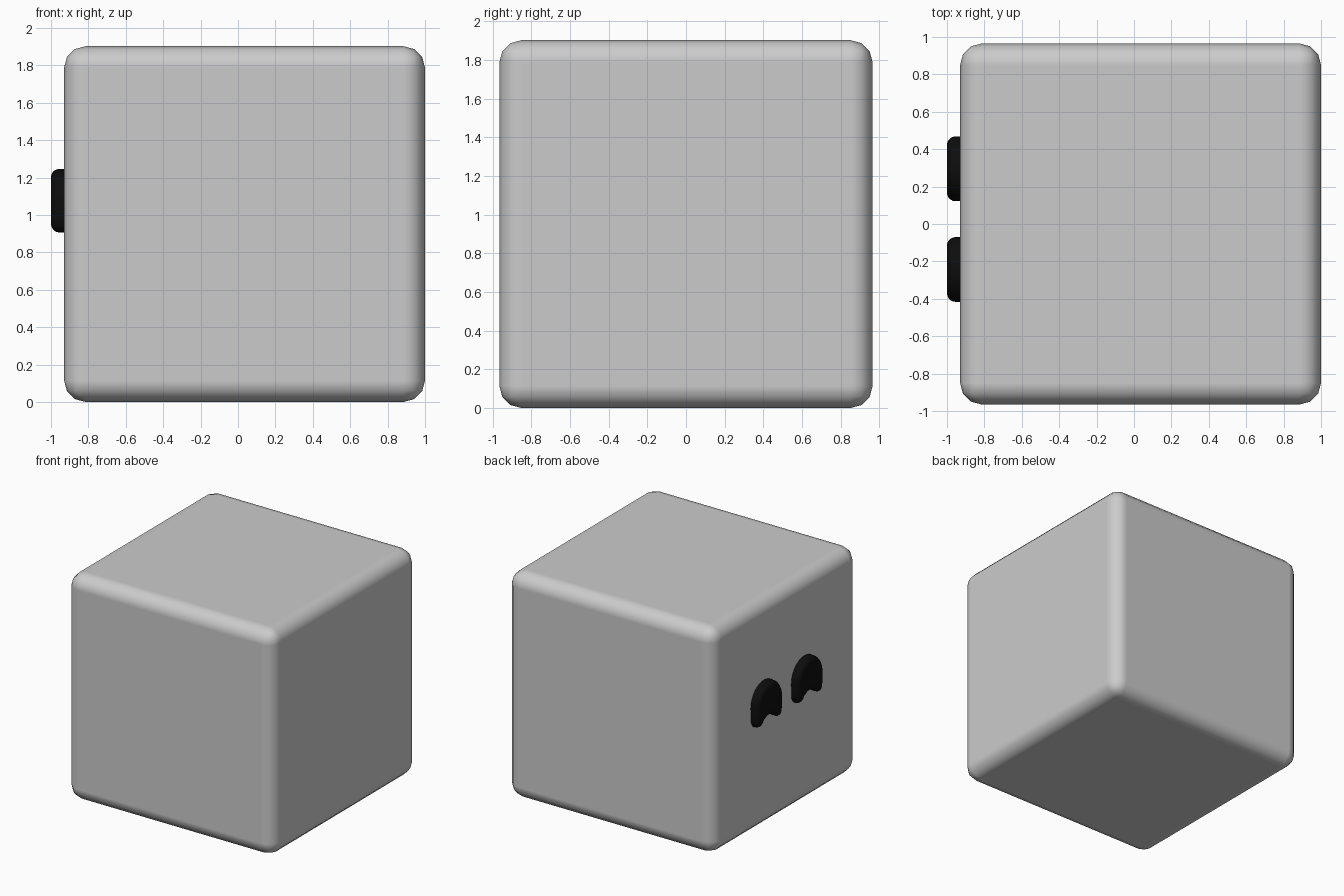
import bpy
from math import radians, cos, sin, pi

if "Cube" in bpy.data.objects:
    bpy.data.objects.remove(bpy.data.objects["Cube"])

# Body: rounded block
bpy.ops.mesh.primitive_cube_add(size=1, location=(0.035, 0, 0.951))
body = bpy.context.object
body.name = "body"
body.scale = (1.93, 1.93, 1.902)
bpy.ops.object.transform_apply(location=False, rotation=False, scale=True)
bpy.ops.object.shade_smooth()
bevel = body.modifiers.new("rounded_edges", 'BEVEL')
bevel.width = 0.115
bevel.segments = 3
bevel.harden_normals = True

black = bpy.data.materials.new("black")
black.diffuse_color = (0.004, 0.004, 0.004, 1)
black.use_nodes = True
black.node_tree.nodes["Principled BSDF"].inputs["Base Color"].default_value = black.diffuse_color


def eye_outline(r=0.173, steps=20):
    """Dome on top, short sides, two rounded feet with a shallow notch between."""
    pts = [(r * cos(pi * i / steps), r * sin(pi * i / steps)) for i in range(steps + 1)]
    left = [(-0.172, -0.09), (-0.165, -0.135), (-0.145, -0.163), (-0.12, -0.167),
            (-0.095, -0.152), (-0.07, -0.128), (-0.037, -0.112)]
    pts += left + [(0, -0.108)] + [(-x, y) for x, y in reversed(left)]
    return pts


# Eyes: puffy arches on the left face
def add_eye(name, y):
    curve = bpy.data.curves.new(name, 'CURVE')
    curve.dimensions = '2D'
    curve.fill_mode = 'BOTH'
    curve.extrude = 0.03
    curve.bevel_depth = 0.045
    curve.bevel_resolution = 4
    curve.offset = -0.045
    pts = eye_outline()
    spline = curve.splines.new('POLY')
    spline.points.add(len(pts) - 1)
    for p, (u, v) in zip(spline.points, pts):
        p.co = (u, v, 0, 1)
    spline.use_cyclic_u = True
    spline.use_smooth = True
    curve.materials.append(black)
    eye = bpy.data.objects.new(name, curve)
    eye.location = (-0.925, y, 1.073)
    eye.rotation_euler = (radians(90), 0, radians(90))
    bpy.context.collection.objects.link(eye)


add_eye("eye_back", 0.295)
add_eye("eye_front", -0.243)
